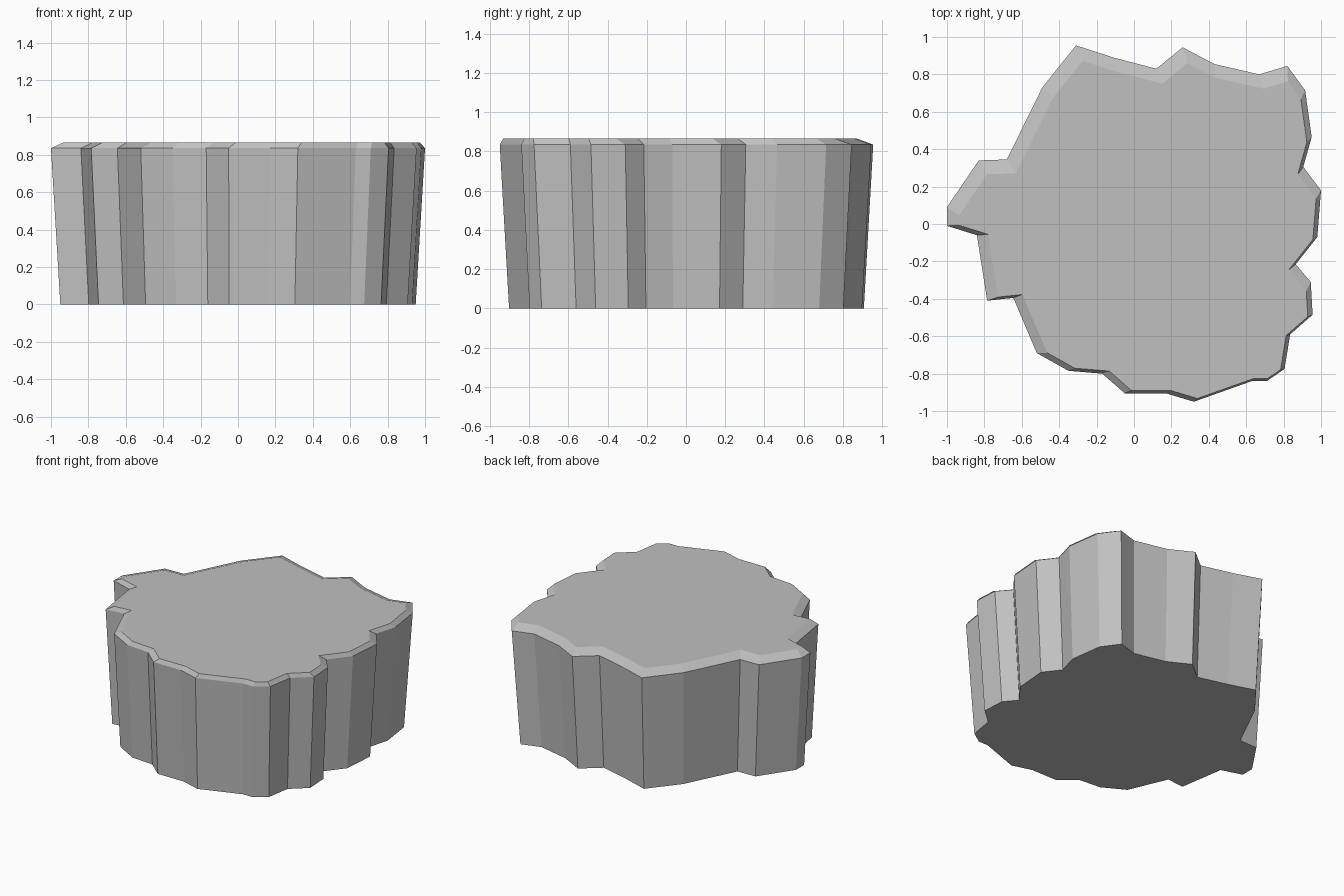
import bpy
import bmesh
from mathutils import Vector

cube = bpy.data.objects.get("Cube")
if cube:
    bpy.data.objects.remove(cube, do_unlink=True)


def flat_material(name, colour):
    material = bpy.data.materials.new(name)
    material.use_nodes = True
    material.diffuse_color = colour
    shader = next(n for n in material.node_tree.nodes if n.type == 'BSDF_PRINCIPLED')
    shader.inputs["Base Color"].default_value = colour
    shader.inputs["Roughness"].default_value = 0.9
    return material


def inset_outline(points, distance, shift):
    """Mitred inset of a clockwise outline, slid sideways by a shift."""
    result = []
    for i, point in enumerate(points):
        before = (point - points[i - 1]).normalized()
        after = (points[(i + 1) % len(points)] - point).normalized()
        # Inward normals of the two edges that meet here
        first = Vector((before.y, -before.x))
        second = Vector((after.y, -after.x))
        mitre = (first + second) / (1 + first.dot(second))
        result.append(point + mitre * distance + shift)
    return result


def add_ring(bm, points, height):
    return [bm.verts.new((p.x, p.y, height)) for p in points]


def join_rings(bm, lower, upper):
    for i in range(len(lower)):
        bm.faces.new((lower[i - 1], lower[i], upper[i], upper[i - 1]))


# Jagged rim of the rock, clockwise from the left tip
rim = [Vector(p) for p in (
    (-1, .09), (-.83, .34), (-.68, .345), (-.49, .73), (-.31, .955),
    (-.11, .89), (.12, .83), (.26, .945), (.43, .855), (.67, .8),
    (.82, .845), (.915, .715), (.95, .465), (.905, .305), (1, .18),
    (.98, -.07), (.865, -.215), (.945, -.31), (.955, -.485), (.835, -.59),
    (.805, -.775), (.71, -.84), (.63, -.84), (.32, -.95), (.17, -.905),
    (-.05, -.905), (-.17, -.8), (-.35, -.785), (-.52, -.69), (-.645, -.395),
    (-.785, -.41), (-.84, -.06), (-1, -.01))]

base = [p * .95 for p in rim]
cap = inset_outline(rim, .045, Vector((.02, -.03)))

# Tapered walls, bevelled edge and flat cap
bm = bmesh.new()
rings = [add_ring(bm, base, 0), add_ring(bm, rim, .835), add_ring(bm, cap, .865)]
for lower, upper in zip(rings, rings[1:]):
    join_rings(bm, lower, upper)
bm.faces.new(rings[0])
bm.faces.new(rings[-1])
bmesh.ops.recalc_face_normals(bm, faces=bm.faces[:])

mesh = bpy.data.meshes.new("rock_platform")
bm.to_mesh(mesh)
bm.free()
mesh.materials.append(flat_material("grey stone", (.53, .53, .53, 1)))
rock = bpy.data.objects.new("rock_platform", mesh)
bpy.context.collection.objects.link(rock)
